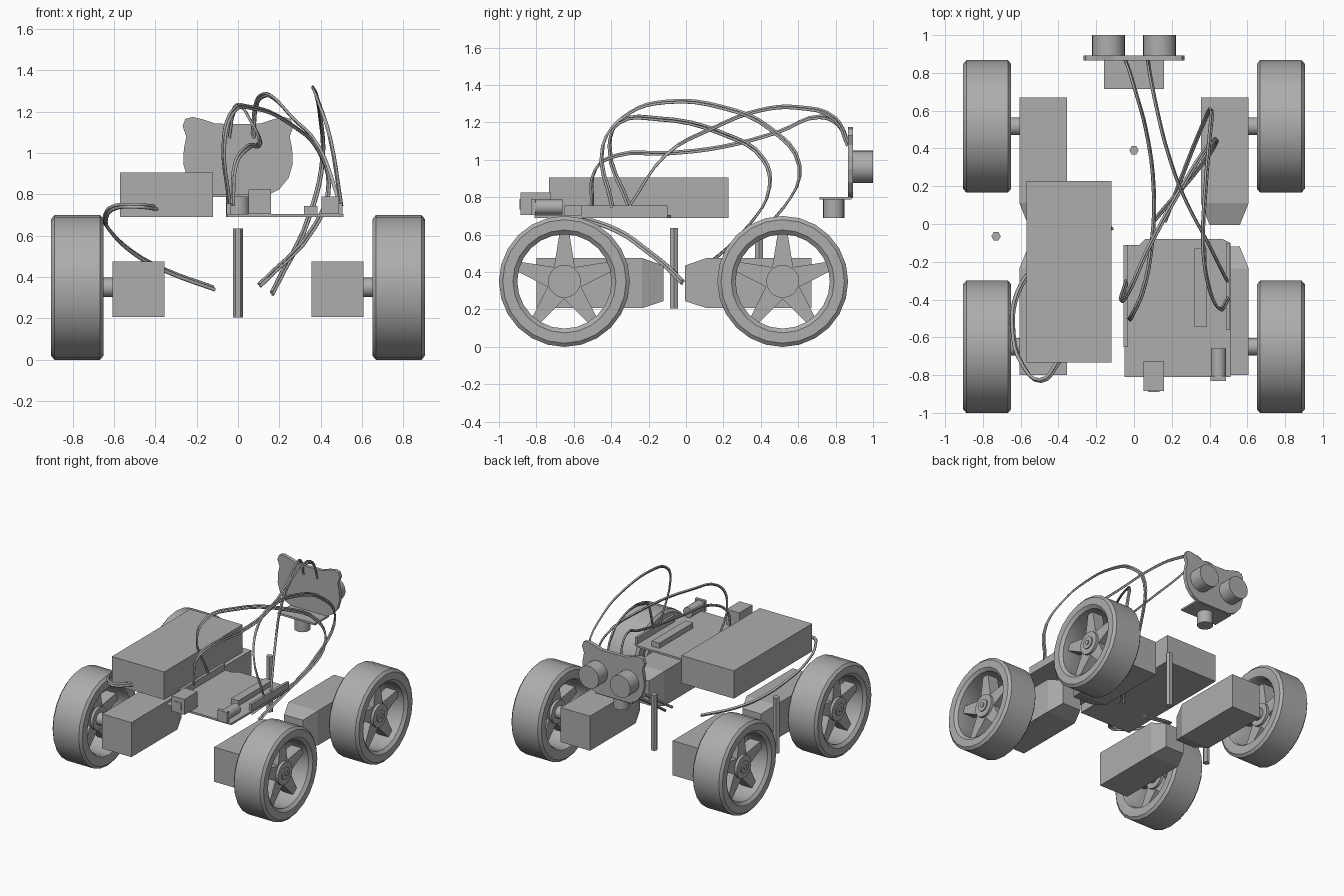
import bpy, bmesh, math
from mathutils import Vector

if "Cube" in bpy.data.objects:
    bpy.data.objects.remove(bpy.data.objects["Cube"])

GREY = bpy.data.materials.new("plain_grey")
GREY.diffuse_color = (0.42, 0.42, 0.42, 1)
GREY.use_nodes = True
GREY.node_tree.nodes["Principled BSDF"].inputs["Base Color"].default_value = GREY.diffuse_color


def finish(name, bm, smooth=False):
    bmesh.ops.recalc_face_normals(bm, faces=bm.faces)
    me = bpy.data.meshes.new(name)
    bm.to_mesh(me)
    bm.free()
    me.materials.append(GREY)
    ob = bpy.data.objects.new(name, me)
    bpy.context.collection.objects.link(ob)
    if smooth:
        bpy.ops.object.select_all(action='DESELECT')
        ob.select_set(True)
        bpy.context.view_layer.objects.active = ob
        bpy.ops.object.shade_smooth_by_angle(angle=math.radians(35))
    return ob


def loft(bm, rings, closed=False):
    """Bridge rings of points; cap the ends unless the loft is closed."""
    vs = [[bm.verts.new(p) for p in r] for r in rings]
    n = len(vs[0])
    for a, b in zip(vs, vs[1:] + (vs[:1] if closed else [])):
        for i in range(n):
            j = (i + 1) % n
            bm.faces.new((a[i], a[j], b[j], b[i]))
    if not closed:
        bm.faces.new(vs[0])
        bm.faces.new(vs[-1])


def box(name, x0, x1, y0, y1, z0, z1):
    bm = bmesh.new()
    loft(bm, [[(x0, y0, z), (x1, y0, z), (x1, y1, z), (x0, y1, z)] for z in (z0, z1)])
    return finish(name, bm)


def ring(axis, pos, r, c, n):
    """Circle of n points round an axis; c holds the other two coordinates."""
    pts = []
    for i in range(n):
        a = 2 * math.pi * i / n
        p = [c[0] + r * math.cos(a), c[1] + r * math.sin(a)]
        p.insert(axis, pos)
        pts.append(p)
    return pts


def rod(name, axis, p0, p1, r, c, n=20):
    bm = bmesh.new()
    loft(bm, [ring(axis, p, r, c, n) for p in (p0, p1)])
    return finish(name, bm, n > 8)


def wire(name, pts, r=0.008, offsets=((0, 0, 0),)):
    for off in offsets:
        cu = bpy.data.curves.new(name, 'CURVE')
        cu.dimensions = '3D'
        cu.bevel_depth, cu.bevel_resolution, cu.resolution_u = r, 1, 4
        cu.use_fill_caps = True
        sp = cu.splines.new('BEZIER')
        sp.bezier_points.add(len(pts) - 1)
        for b, p in zip(sp.bezier_points, pts):
            b.co = Vector(p) + Vector(off)
            b.handle_left_type = b.handle_right_type = 'AUTO'
        cu.materials.append(GREY)
        ob = bpy.data.objects.new(name, cu)
        bpy.context.collection.objects.link(ob)
        bpy.ops.object.select_all(action='DESELECT')
        ob.select_set(True)
        bpy.context.view_layer.objects.active = ob
        bpy.ops.object.convert(target='MESH')


# Four wheels with motors
Z = 0.35
TIRE = [(.655, .262), (.65, .28), (.65, .33), (.667, .35), (.888, .35),
        (.905, .33), (.905, .275), (.885, .252), (.67, .252)]
for s, side in ((1, "right"), (-1, "left")):
    for yc, end, y_taper, y_tip in ((-.65, -.80, -.235, -.12), (.517, .67, None, None)):
        tag = side + ("_front" if yc < 0 else "_rear")
        bm = bmesh.new()
        loft(bm, [ring(0, s * x, r, (yc, Z), 24) for x, r in TIRE], closed=True)
        finish("tire_" + tag, bm, True)

        # five tapered spokes
        bm = bmesh.new()
        for k in range(5):
            a = math.pi / 2 + k * 2 * math.pi / 5
            d, t = (math.cos(a), math.sin(a)), (-math.sin(a), math.cos(a))
            prof = [(.06, -.058), (.26, -.026), (.26, .026), (.06, .058)]
            loft(bm, [[(s * x, yc + d[0] * u + t[0] * v, Z + d[1] * u + t[1] * v)
                       for u, v in prof] for x in (.75, .84)])
        finish("spokes_" + tag, bm)
        rod("hub_" + tag, 0, s * .73, s * .86, .088, (yc, Z))
        rod("axle_" + tag, 0, s * .59, s * .868, .047, (yc, Z), 16)
        rod("axle_pin_" + tag, 0, s * .80, s * .875, .018, (yc, Z), 12)

        # gear motor box, tapered towards the middle of the car
        if yc > 0:
            y_taper, y_tip = .11, -.005
        bm = bmesh.new()
        loft(bm, [[(s * x0, y, z0), (s * x1, y, z0), (s * x1, y, z1), (s * x0, y, z1)]
                  for y, x0, x1, z0, z1 in ((end, .355, .607, .207, .475),
                                            (y_taper, .355, .607, .207, .475),
                                            (y_tip, .40, .56, .245, .435))])
        finish("motor_" + tag, bm)

# Battery box
box("battery_box", -.57, -.12, -.733, .228, .69, .905)

# Circuit board with connectors
bm = bmesh.new()
outline = [(-.05, -.81), (.51, -.81), (.51, -.10), (.47, -.08), (.06, -.08), (.03, -.11), (-.05, -.11)]
loft(bm, [[(x, y, z) for x, y in outline] for z in (.69, .705)])
finish("circuit_board", bm)
box("usb_socket", .05, .16, -.885, -.725, .705, .825)
box("usb_opening", .075, .135, -.889, -.88, .735, .79)
rod("power_jack", 1, -.81, -.66, .04, (.447, .747))
box("power_jack_flange", .405, .488, -.83, -.805, .705, .79)
box("chip", .32, .385, -.545, -.13, .705, .745)
box("pin_header_right", .487, .506, -.56, -.10, .705, .755)
box("pin_header_left", -.055, -.033, -.65, -.11, .705, .755)

# Hexagonal standoffs
for c in ((0, .39), (-.73, -.065)):
    rod("standoff", 2, .205, .635, .025, c, 6)

# Sensor head: eared face plate, two eyes, bracket and servo
half = [(0, 1.14), (.11, 1.143), (.16, 1.16), (.22, 1.175), (.255, 1.165), (.268, 1.13),
        (.25, 1.08), (.262, 1.02), (.265, .95), (.245, .88), (.20, .825), (.14, .795)]
face = half + [(-x, z) for x, z in reversed(half[1:])]
bm = bmesh.new()
loft(bm, [[(x, y, z) for x, z in face] for y in (.865, .893)])
finish("face_plate", bm)
for s in (1, -1):
    rod("sensor_eye", 1, .885, 1.0, .087, (s * .135, .962), 24)
box("head_bracket", -.16, .16, .715, .885, .788, .802)
rod("servo_post", 2, .69, .79, .057, (0, .79))

# Battery wires and loose signal wires
pair = ((0, 0, .006), (.008, -.008, -.006))
wire("battery_wire", [(-.40, -.72, .735), (-.50, -.825, .745), (-.595, -.74, .74),
                      (-.645, -.56, .69), (-.62, -.36, .62), (-.50, -.20, .51),
                      (-.35, -.10, .43), (-.12, -.015, .345)], .009, pair)
wire("head_wire_left", [(-.05, .87, 1.08), (-.03, .82, 1.19), (0, .72, 1.23), (.06, .5, 1.15),
                        (.10, .2, 1.07), (.09, -.1, 1.035), (.04, -.36, 1.025),
                        (-.015, -.48, .95), (-.03, -.5, .75)], .007, pair)
wire("head_wire_right", [(.07, .87, 1.08), (.08, .8, 1.22), (.12, .6, 1.28), (.17, .4, 1.265),
                         (.26, .15, 1.17), (.39, -.1, 1.03), (.49, -.30, .75)], .007, pair)
wire("motor_wire_right", [(.495, -.39, .75), (.44, -.44, 1.08), (.385, -.30, 1.25),
                          (.362, -.1, 1.31), (.375, .2, 1.28), (.395, .45, 1.17),
                          (.405, .61, .97), (.36, .53, .75), (.16, .02, .32)], .007, pair)
wire("motor_wire_left", [(-.045, -.30, .75), (-.07, -.405, 1.08), (-.03, -.35, 1.20),
                         (.06, -.15, 1.22), (.25, .2, 1.14), (.39, .42, 1.0),
                         (.435, .45, .85), (.37, .34, .65), (.10, .02, .36)], .007, pair)
